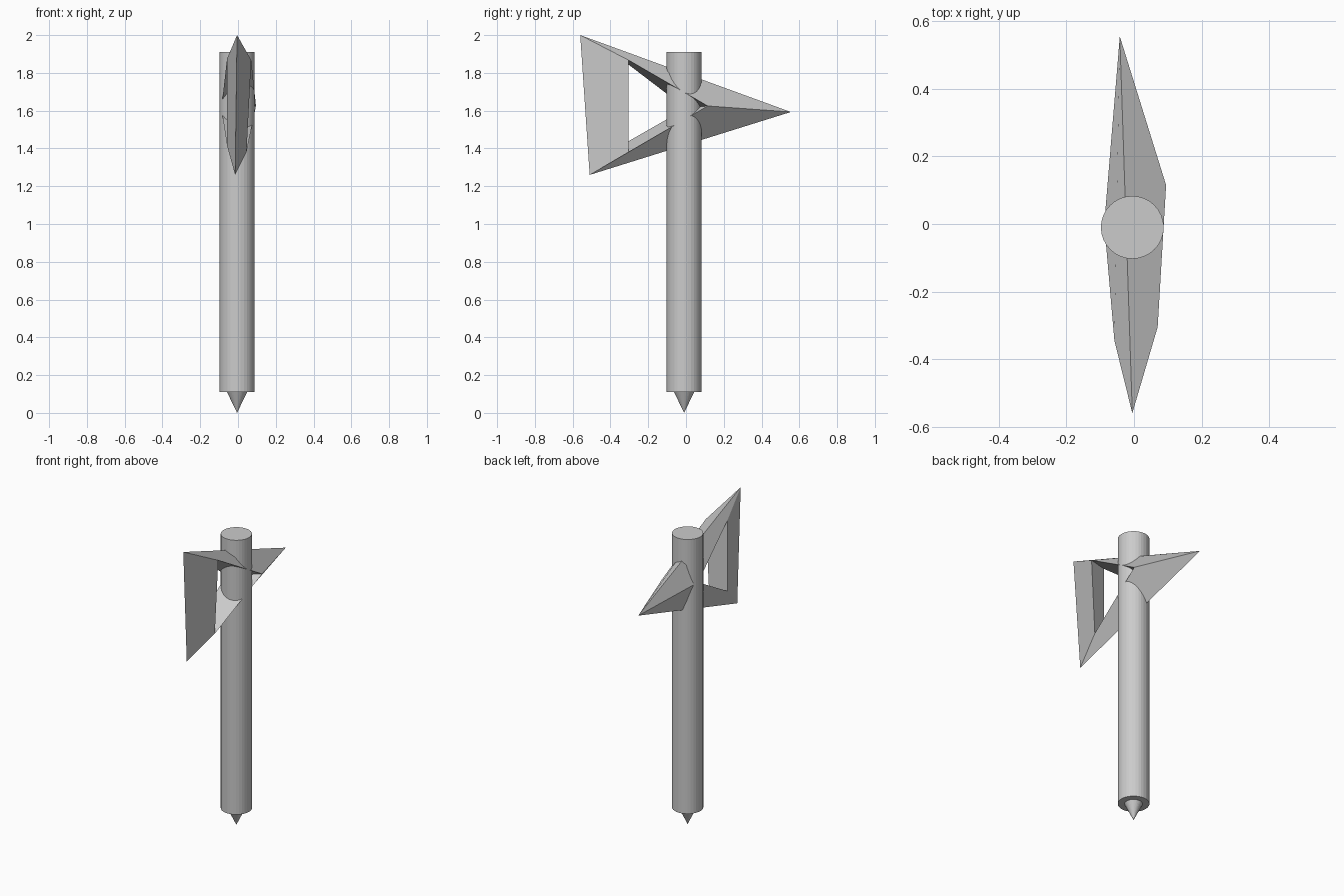
import bpy
import bmesh

cube = bpy.data.objects.get("Cube")
if cube:
    bpy.data.objects.remove(cube, do_unlink=True)

grey = bpy.data.materials.new("plain grey")
grey.use_nodes = True
colour = (0.6, 0.6, 0.6, 1)
grey.diffuse_color = colour
grey.node_tree.nodes["Principled BSDF"].inputs["Base Color"].default_value = colour

AXIS = (-0.005, -0.01)


def cone(name, bottom, top, r1, r2):
    """Upright cone or cylinder on the shaft axis."""
    bpy.ops.mesh.primitive_cone_add(
        vertices=32, radius1=r1, radius2=r2, depth=top - bottom,
        location=(*AXIS, (bottom + top) / 2))
    ob = bpy.context.object
    ob.name = name
    ob.data.materials.append(grey)
    return ob


# Shaft and its pointed lower end
cone("shaft", 0.11, 1.91, 0.093, 0.093)
cone("bottom_tip", 0.0, 0.11, 0.0, 0.053)

# Triangular frame: each corner has an outer, a left inner and a right inner point
corners = [
    [(-0.005, -0.56, 2.0), (0.07, -0.305, 1.868), (-0.058, -0.345, 1.875)],
    [(-0.015, -0.51, 1.26), (0.045, -0.305, 1.38), (-0.058, -0.345, 1.415)],
    [(-0.042, 0.555, 1.593), (0.095, 0.115, 1.625), (-0.088, 0.0, 1.612)],
]
bm = bmesh.new()
rings = [[bm.verts.new(p) for p in corner] for corner in corners]
for i in range(3):
    a, b = rings[i], rings[(i + 1) % 3]
    for j in range(3):
        k = (j + 1) % 3
        bm.faces.new((a[j], b[j], b[k], a[k]))
bmesh.ops.recalc_face_normals(bm, faces=bm.faces)
mesh = bpy.data.meshes.new("triangular_frame")
bm.to_mesh(mesh)
bm.free()
mesh.materials.append(grey)
frame = bpy.data.objects.new("triangular_frame", mesh)
bpy.context.collection.objects.link(frame)
